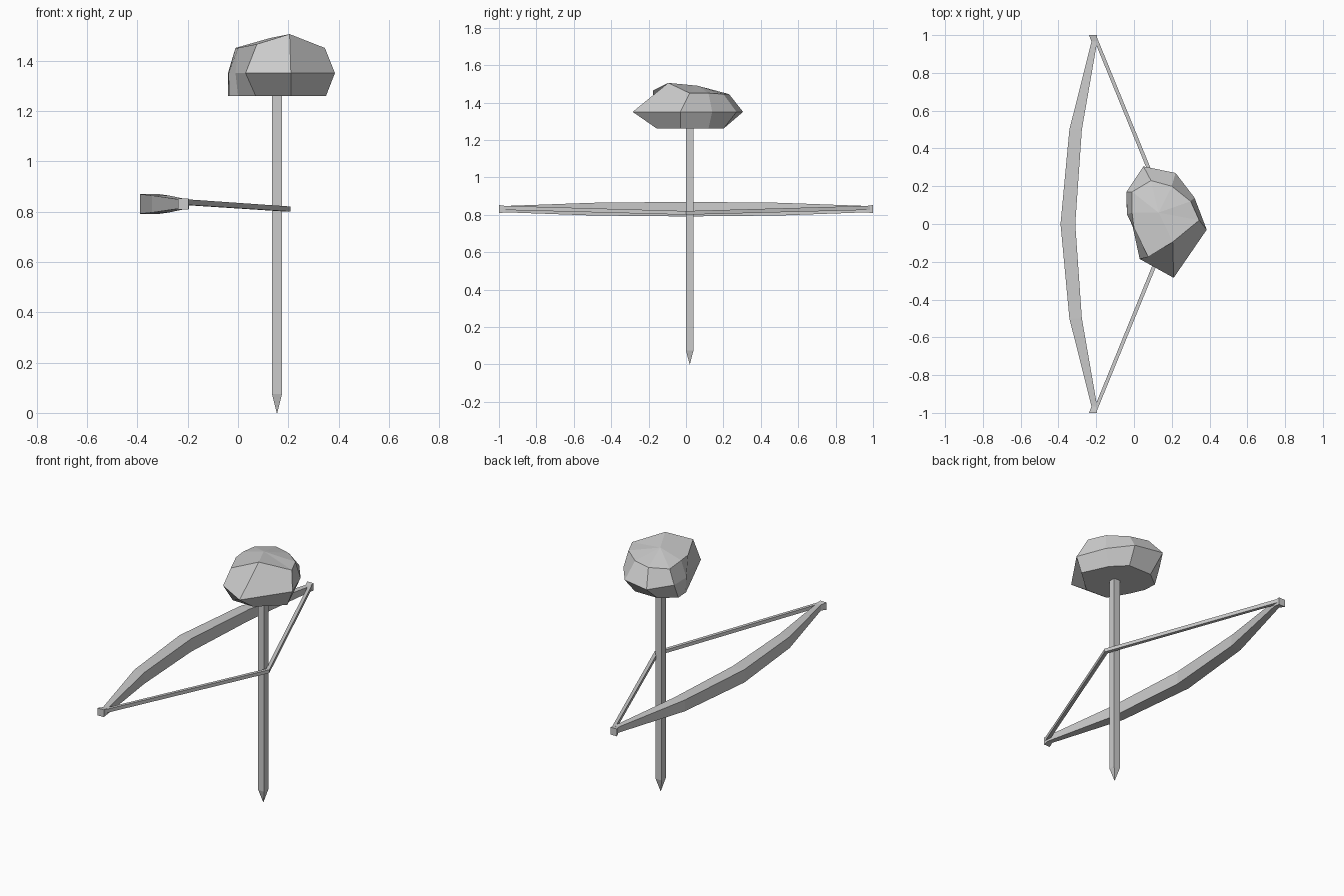
import bpy

if "Cube" in bpy.data.objects:
    bpy.data.objects.remove(bpy.data.objects["Cube"])


def make_object(name, verts, faces):
    mesh = bpy.data.meshes.new(name)
    mesh.from_pydata(verts, [], faces)
    mesh.update()
    ob = bpy.data.objects.new(name, mesh)
    bpy.context.collection.objects.link(ob)
    return ob


def loft(name, rings, apex=None):
    """Skin a stack of equal-length rings; close with caps or an apex fan."""
    n = len(rings[0])
    verts = [p for r in rings for p in r]
    faces = [(k * n + i, k * n + (i + 1) % n, (k + 1) * n + (i + 1) % n, (k + 1) * n + i)
             for k in range(len(rings) - 1) for i in range(n)]
    faces.append(tuple(reversed(range(n))))
    last = (len(rings) - 1) * n
    if apex:
        verts.append(apex)
        faces += [(last + i, last + (i + 1) % n, len(verts) - 1) for i in range(n)]
    else:
        faces.append(tuple(range(last, last + n)))
    return make_object(name, verts, faces)


def bar_ring(x, y, z, hx, hz):
    """Rectangular section facing along y."""
    return [(x - hx, y, z - hz), (x - hx, y, z + hz), (x + hx, y, z + hz), (x + hx, y, z - hz)]


def square_ring(x, y, z, h):
    return [(x - h, y - h, z), (x + h, y - h, z), (x + h, y + h, z), (x - h, y + h, z)]


# Spindle: square stick with a pointed foot
SX, SY = 0.155, 0.02
loft("spindle", [square_ring(SX, SY, 0.0, 0.001),
                 square_ring(SX, SY, 0.075, 0.02),
                 square_ring(SX, SY, 1.3, 0.02)])

# Bow: tapered curved bar with flared tips (y, x, half width, half height)
half = [(0.5, -0.309, 0.033, 0.034), (0.965, -0.21, 0.015, 0.017), (1.0, -0.217, 0.021, 0.022)]
stations = [(-y, x, a, b) for y, x, a, b in reversed(half)] + [(0, -0.35, 0.039, 0.039)] + half
loft("bow", [bar_ring(x, y, 0.83, a, b) for y, x, a, b in stations])

# String: thin cord bent around the spindle
loft("string", [bar_ring(-0.205, -0.985, 0.837, 0.01, 0.011),
                bar_ring(0.198, 0.0, 0.81, 0.011, 0.01),
                bar_ring(-0.205, 0.985, 0.837, 0.01, 0.011)])

# Handhold stone: faceted rings, listed clockwise from above, then reversed
bottom = [(-.04, .13), (.05, .20), (.20, .20), (.28, .12), (.35, -.03),
          (.21, -.155), (.07, -.15), (.0, -.03), (-.035, .05)]
middle = [(-.04, .17), (.05, .305), (.22, .27), (.32, .14), (.385, -.03),
          (.21, -.285), (.03, -.185), (-.01, .0), (-.037, .05)]
upper = [(-.01, .17, 1.44), (.09, .23, 1.445), (.20, .20, 1.445), (.30, .12, 1.45),
         (.345, .02, 1.45), (.205, -.095, 1.505), (.075, -.175, 1.465),
         (.0, -.02, 1.45), (-.01, .06, 1.45)]
rings = [[(x, y, 1.26) for x, y in bottom], [(x, y, 1.35) for x, y in middle], upper]
loft("handhold_stone", [r[::-1] for r in rings], apex=(0.13, 0.06, 1.49))
